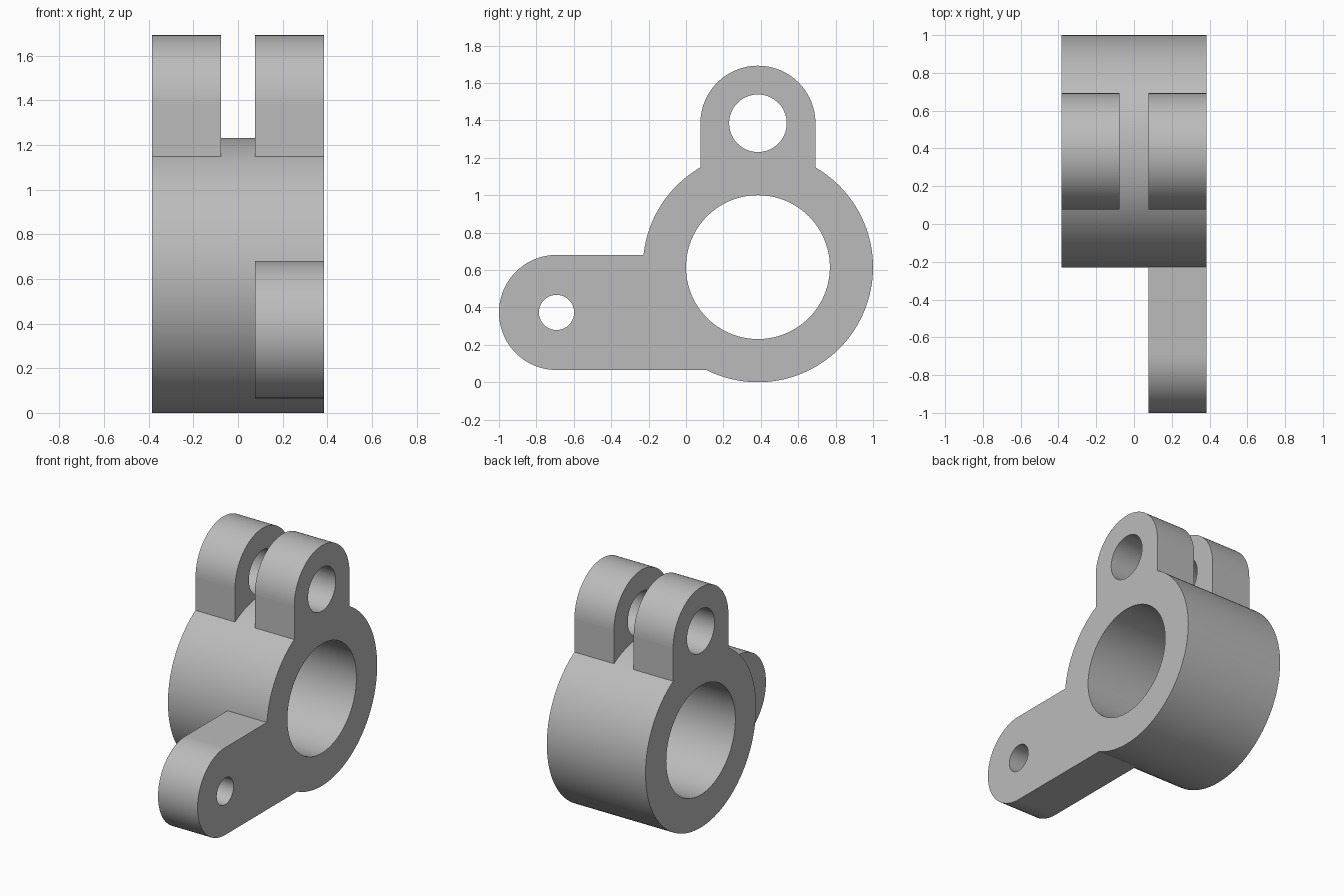
import bpy
import bmesh
from math import cos, sin, pi

if "Cube" in bpy.data.objects:
    bpy.data.objects.remove(bpy.data.objects["Cube"], do_unlink=True)

U = 1 / 13                      # design unit
HALF = 5 * U                    # half width of the bracket
RING = (5 * U, 8 * U)           # centres as (y, z)
LUG = (5 * U, 18 * U)
ARM = (-9 * U, 0.373)

steel = bpy.data.materials.new("steel grey")
steel.use_nodes = True
steel.diffuse_color = (0.5, 0.5, 0.5, 1)
steel.node_tree.nodes["Principled BSDF"].inputs["Base Color"].default_value = (0.5, 0.5, 0.5, 1)


def arc(centre, radius, start, end, steps):
    """Points on an arc in the side plane."""
    angles = [start + (end - start) * i / steps for i in range(steps + 1)]
    return [(centre[0] + radius * cos(a), centre[1] + radius * sin(a)) for a in angles]


def prism(name, outline, x0, x1):
    """Extrude a side outline across the width."""
    bm = bmesh.new()
    face = bm.faces.new([bm.verts.new((x0, y, z)) for y, z in outline])
    new = bmesh.ops.extrude_face_region(bm, geom=[face])["geom"]
    bmesh.ops.translate(bm, vec=(x1 - x0, 0, 0),
                        verts=[g for g in new if isinstance(g, bmesh.types.BMVert)])
    bmesh.ops.recalc_face_normals(bm, faces=bm.faces)
    mesh = bpy.data.meshes.new(name)
    bm.to_mesh(mesh)
    bm.free()
    mesh.materials.append(steel)
    obj = bpy.data.objects.new(name, mesh)
    bpy.context.collection.objects.link(obj)
    return obj


def disc(name, centre, radius, x0, x1, steps=128):
    return prism(name, arc(centre, radius, 0, 2 * pi, steps)[:-1], x0, x1)


def combine(target, tool, operation):
    """Apply a boolean and discard the tool."""
    tool.hide_render = True
    mod = target.modifiers.new(operation, 'BOOLEAN')
    mod.operation = operation
    mod.solver = 'EXACT'
    mod.object = tool
    bpy.context.view_layer.objects.active = target
    bpy.ops.object.modifier_apply(modifier=mod.name)
    bpy.data.objects.remove(tool, do_unlink=True)


# Main collar
bracket = disc("clamp_bracket", RING, 8 * U, -HALF, HALF)

# Pair of round-topped lugs on the collar
lug_outline = arc(LUG, 4 * U, 0, pi, 48) + [(U, 1.05), (9 * U, 1.05)]
for side, x0, x1 in (("right", -HALF, -U), ("left", U, HALF)):
    combine(bracket, prism(side + "_lug", lug_outline, x0, x1), 'UNION')

# Forward arm with a rounded end
arm_outline = arc(ARM, 4 * U, pi / 2, 3 * pi / 2, 48)
arm_outline += [(RING[0], ARM[1] - 4 * U), (RING[0], ARM[1] + 4 * U)]
combine(bracket, prism("arm", arm_outline, U, HALF), 'UNION')

# Through holes: bore, lug pin and arm bolt
for name, centre, radius in (("bore", RING, 5 * U), ("pin_hole", LUG, 2 * U),
                             ("bolt_hole", ARM, 0.094)):
    combine(bracket, disc(name, centre, radius, -1, 1, 96), 'DIFFERENCE')

# Smooth round walls, flat plane faces
bpy.ops.object.select_all(action='DESELECT')
bracket.select_set(True)
bpy.context.view_layer.objects.active = bracket
bpy.ops.object.shade_smooth_by_angle(angle=pi / 6)
for poly in bracket.data.polygons:
    if max(abs(c) for c in poly.normal) > 0.9999 and poly.area > 0.05:
        poly.use_smooth = False
